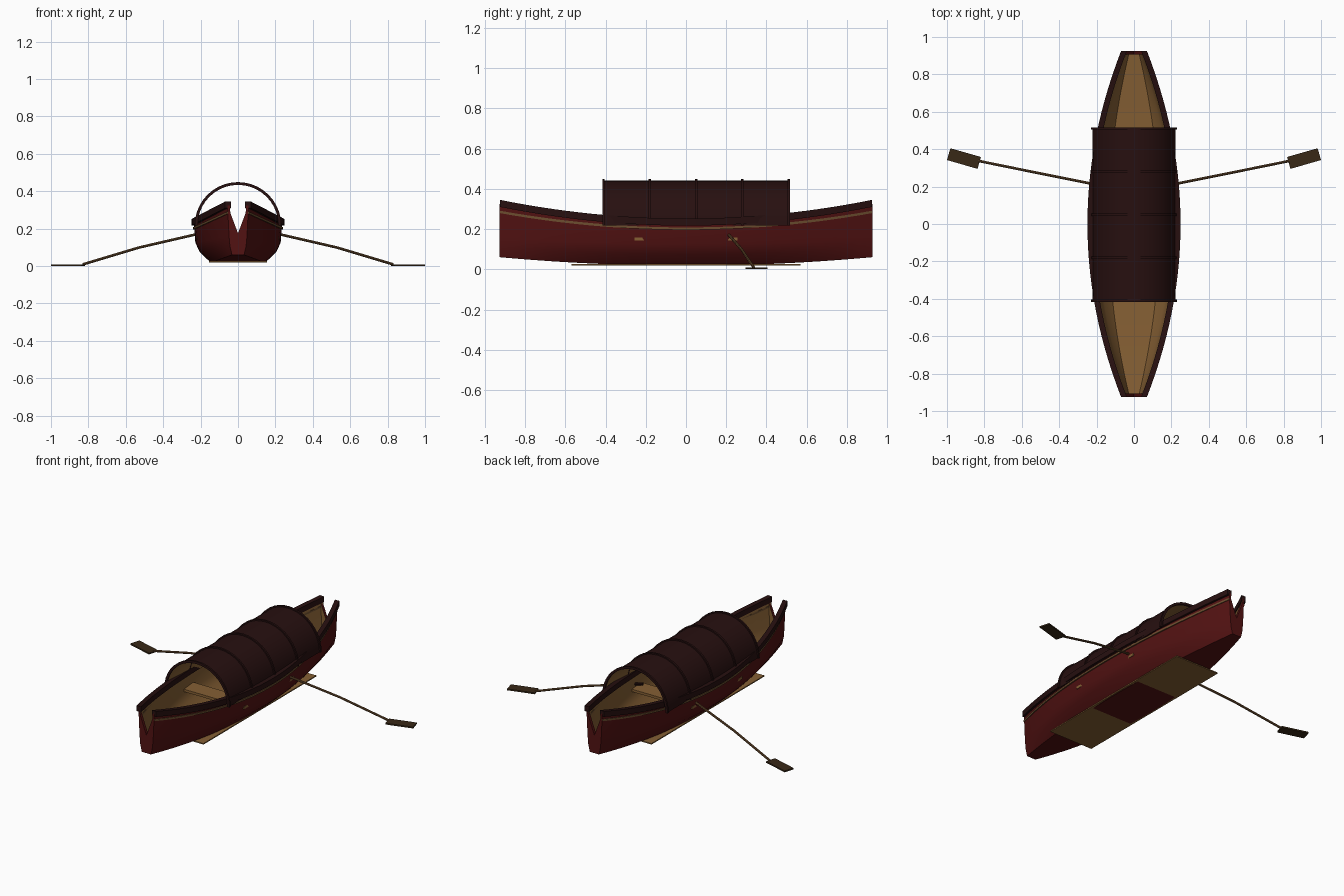
import bpy, bmesh, math
from mathutils import Vector

if "Cube" in bpy.data.objects:
    bpy.data.objects.remove(bpy.data.objects["Cube"])


def material(name, rgb):
    m = bpy.data.materials.new(name)
    m.diffuse_color = (*rgb, 1)
    m.use_nodes = True
    m.node_tree.nodes["Principled BSDF"].inputs["Base Color"].default_value = m.diffuse_color
    return m


RED = material("dark red paint", (0.085, 0.006, 0.006))
DARK = material("dark brown", (0.020, 0.005, 0.005))
WOOD = material("warm wood", (0.235, 0.115, 0.034))
OAR = material("oar wood", (0.150, 0.075, 0.028))
BLADE = material("blade brown", (0.040, 0.021, 0.008))

L = 0.925  # half length of the hull


def finish(name, bm, mats, angle=30):
    bmesh.ops.recalc_face_normals(bm, faces=bm.faces)
    me = bpy.data.meshes.new(name)
    bm.to_mesh(me)
    bm.free()
    for m in mats:
        me.materials.append(m)
    ob = bpy.data.objects.new(name, me)
    bpy.context.collection.objects.link(ob)
    bpy.ops.object.select_all(action='DESELECT')
    ob.select_set(True)
    bpy.context.view_layer.objects.active = ob
    bpy.ops.object.shade_smooth_by_angle(angle=math.radians(angle))
    return ob


def loft(name, rings, mats, rule=lambda i: 0):
    """Skin closed rings of points and cap both ends; rule picks a material per side."""
    bm = bmesh.new()
    rows = [[bm.verts.new(p) for p in r] for r in rings]
    n = len(rows[0])
    for a, b in zip(rows, rows[1:]):
        for i in range(n):
            f = bm.faces.new((a[i], a[(i + 1) % n], b[(i + 1) % n], b[i]))
            f.material_index = rule(i)
    bm.faces.new(rows[0])
    bm.faces.new(rows[-1])
    return finish(name, bm, mats)


def box(name, loc, size, mat, turn=0):
    bm = bmesh.new()
    bmesh.ops.create_cube(bm, size=1)
    bmesh.ops.scale(bm, vec=size, verts=bm.verts)
    ob = finish(name, bm, [mat])
    ob.location = loc
    ob.rotation_euler.z = turn
    return ob


def mix(a, b, t):
    return a + (b - a) * t


def half_section(y, d=0.0):
    """Right side of the hull from keel to rim, moved inward by d."""
    t = (y / L) ** 2
    return [(mix(.145, .032, t) - d * .7, mix(.018, .060, t) + d),
            (mix(.205, .043, t) - d, mix(.075, .105, t) + d * .4),
            (mix(.228, .048, t) - d, mix(.125, .160, t)),
            (mix(.236, .056, t) - d, mix(.235, .325, t))]


def full_section(y, d=0.0):
    h = half_section(y, d)
    return [(-x, z) for x, z in reversed(h)] + h


stations = [L * (i / 14 - 1) for i in range(29)]

# Hull shell: painted outside, bare wood inside
hull_rings = []
for y in stations:
    ring = full_section(y) + list(reversed(full_section(y, 0.012)))
    hull_rings.append([(x, y, z) for x, z in ring])
loft("hull", hull_rings, [RED, WOOD], lambda i: 1 if i > 7 else 0)

# Notched end boards
for side, label in ((-1, "front"), (1, "rear")):
    shape = full_section(L) + [(0, .175)]
    ob = loft(label + "_end_board",
              [[(x, side * y, z) for x, z in shape] for y in (L - .018, L + .001)],
              [RED, WOOD])
    for p in ob.data.polygons:
        if p.normal.y * side < -.9:
            p.material_index = 1


def rail(name, mat, side, x_in, x_out, low, high, rise, width_end):
    """Long strip that follows the curve of the hull side."""
    rings = []
    for y in stations:
        t = (y / L) ** 2
        w, z = mix(.236, width_end, t), rise * t
        a, b = side * (w + x_in), side * (w + x_out)
        rings.append([(a, y, low + z), (b, y, low + z),
                      (b, y, high + z), (a, y, high + z)])
    loft(name, rings, [mat])


# Rim rails and rubbing strips
for side, label in ((-1, "left"), (1, "right")):
    rail(label + "_gunwale", DARK, side, -.018, .013, .217, .252, .093, .056)
    rail(label + "_rub_strip", OAR, side, -.012, .005, .196, .208, .083, .053)

# Flat board under the hull
box("bottom_board", (0, 0, .0235), (.31, 1.14, .007), WOOD)

# Cross benches
for y, label in ((-.2, "front"), (.2, "rear")):
    box(label + "_bench", (0, y, .15), (.44, .11, .016), WOOD)


def arch(name, y0, y1, r_out, r_in, mats):
    n = 20
    angles = [math.pi * i / n for i in range(n + 1)]
    pts = [(r_out * math.cos(a), .218 + r_out * math.sin(a)) for a in angles]
    pts += [(r_in * math.cos(a), .218 + r_in * math.sin(a)) for a in reversed(angles)]
    inner = len(mats) - 1
    loft(name, [[(x, y, z) for x, z in pts] for y in (y0, y1)], mats,
         lambda i: inner if n < i < 2 * n + 1 else 0)


# Canopy sheet with hoops
arch("canopy", -.41, .51, .223, .217, [DARK, WOOD])
for i in range(5):
    y = -.41 + .23 * i
    arch("canopy_hoop_%d" % (i + 1), y - .006, y + .006, .231, .216, [DARK])


def rod(name, points, radius, mat, sides=8):
    rings = []
    for i, p in enumerate(points):
        d = Vector(points[min(i + 1, len(points) - 1)]) - Vector(points[max(i - 1, 0)])
        d.normalize()
        u = d.cross(Vector((0, 0, 1))).normalized()
        v = u.cross(d)
        rings.append([Vector(p) + radius * (math.cos(k * math.tau / sides) * u
                                            + math.sin(k * math.tau / sides) * v)
                      for k in range(sides)])
    loft(name, rings, [mat])


# Oars: bent shaft, dark grip and flat blade
for s, label in ((-1, "left"), (1, "right")):
    rod(label + "_oar_shaft",
        [(s * .19, .207, .176), (s * .24, .218, .166), (s * .53, .276, .099),
         (s * .83, .337, .009)], .007, OAR)
    rod(label + "_oar_grip",
        [(s * .165, .202, .181), (s * .215, .212, .172)], .010, DARK)
    box(label + "_oar_blade", (s * .909, .35, .005), (.17, .066, .009), BLADE,
        s * math.radians(16))
